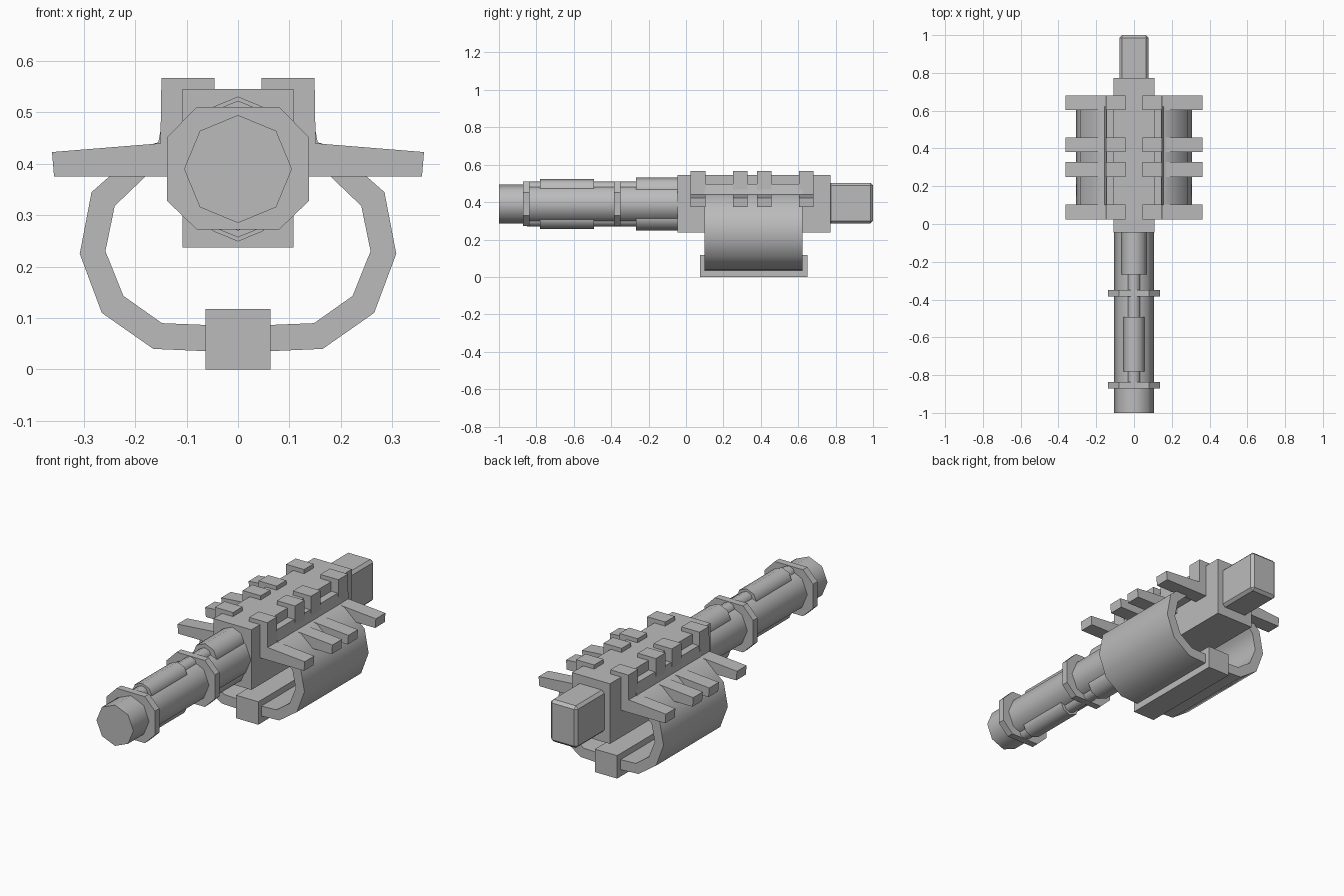
import bpy, bmesh, math

cube = bpy.data.objects.get("Cube")
if cube:
    bpy.data.objects.remove(cube, do_unlink=True)

GREY = (0.5, 0.5, 0.5, 1)
metal = bpy.data.materials.new("grey metal")
metal.use_nodes = True
metal.diffuse_color = GREY
metal.node_tree.nodes["Principled BSDF"].inputs["Base Color"].default_value = GREY

AXIS_Z = 0.39


def extrude(name, profile, y0, y1, smooth=False, side=1):
    """Extrude an x-z outline along y; side -1 mirrors it."""
    bm = bmesh.new()
    front = [bm.verts.new((side * x, y0, z)) for x, z in profile]
    back = [bm.verts.new((side * x, y1, z)) for x, z in profile]
    bm.faces.new(front)
    bm.faces.new(back[::-1])
    n = len(profile)
    for i in range(n):
        j = (i + 1) % n
        bm.faces.new((front[i], back[i], back[j], front[j]))
    bmesh.ops.recalc_face_normals(bm, faces=bm.faces)
    mesh = bpy.data.meshes.new(name)
    bm.to_mesh(mesh)
    bm.free()
    mesh.materials.append(metal)
    if smooth:
        mesh.polygons.foreach_set("use_smooth", [True] * len(mesh.polygons))
        mesh.set_sharp_from_angle(angle=math.radians(50))
    obj = bpy.data.objects.new(name, mesh)
    bpy.context.collection.objects.link(obj)
    return obj


def box(name, half_x, z0, z1, y0, y1):
    return extrude(name, [(-half_x, z0), (half_x, z0), (half_x, z1), (-half_x, z1)], y0, y1)


def octagon(radius, z):
    return [(radius * math.sin(i * math.pi / 4), z + radius * math.cos(i * math.pi / 4))
            for i in range(8)]


# Body, rear block and lower rail
box("body", 0.108, 0.237, 0.546, -0.045, 0.772)
rear = box("rear_block", 0.077, 0.286, 0.503, 0.76, 1.0)
bevel = rear.modifiers.new("rounded edges", "BEVEL")
bevel.width = 0.014
bevel.segments = 1
box("lower_rail", 0.063, 0, 0.118, 0.075, 0.65)

# Barrel with pipes half sunk into its top and bottom
extrude("barrel", octagon(0.105, AXIS_Z), -1, -0.03, True)
for label, sign in (("upper", 1), ("lower", -1)):
    extrude(label + "_thin_pipe", octagon(0.035, AXIS_Z + sign * 0.085), -0.85, -0.03, True)
    extrude(label + "_front_pipe", octagon(0.058, AXIS_Z + sign * 0.075), -0.78, -0.492, True)
    extrude(label + "_rear_pipe", octagon(0.07, AXIS_Z + sign * 0.071), -0.268, -0.03, True)

# Barrel rings
ring = [(0.08, 0.511), (0.138, 0.452), (0.138, 0.328), (0.08, 0.272)]
ring += [(-x, z) for x, z in reversed(ring)]
for i, y in enumerate((-0.872, -0.385)):
    extrude(f"barrel_ring_{i + 1}", ring, y, y + 0.036)

# Curved side shells and the four pairs of ribs
shell = [(0.05, 0.035), (0.165, 0.04), (0.265, 0.11), (0.308, 0.225), (0.285, 0.345),
         (0.185, 0.433), (0.155, 0.442), (0.145, 0.497), (0.09, 0.497),
         (0.09, 0.405), (0.165, 0.39), (0.24, 0.318), (0.258, 0.23),
         (0.223, 0.143), (0.148, 0.09), (0.05, 0.086)]
rib = [(0.046, 0.567), (0.149, 0.567), (0.151, 0.44), (0.362, 0.423),
       (0.358, 0.375), (0.09, 0.375), (0.09, 0.523), (0.046, 0.523)]
for label, side in (("left", 1), ("right", -1)):
    extrude(label + "_shell", shell, 0.1, 0.622, True, side)
    for i, y in enumerate((0.025, 0.25, 0.38, 0.603)):
        extrude(f"{label}_rib_{i + 1}", rib, y, y + 0.078, False, side)
